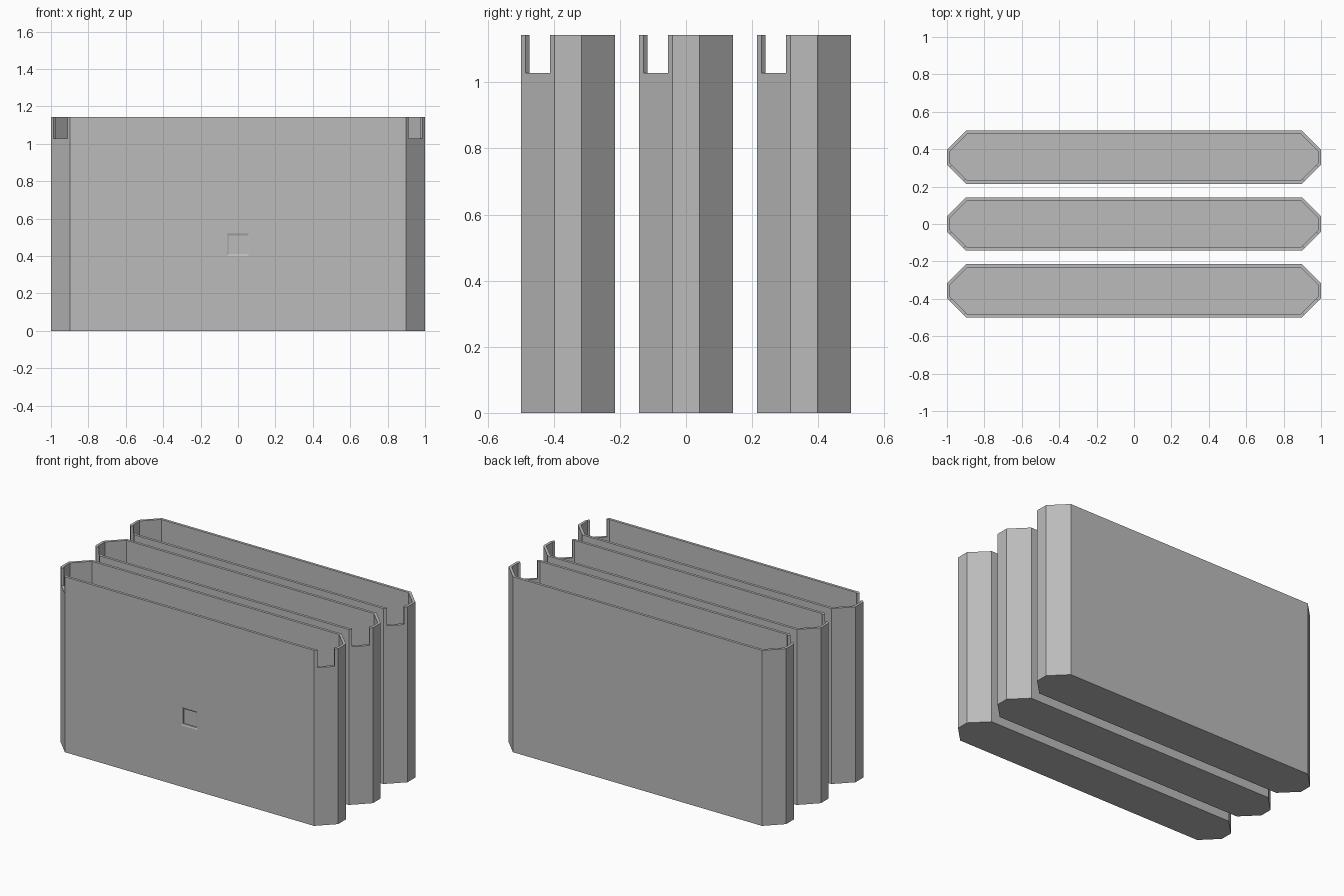
import bpy, bmesh, math
from mathutils import Matrix, Vector

if "Cube" in bpy.data.objects:
    bpy.data.objects.remove(bpy.data.objects["Cube"])

HX, HY, HZ = 1.0, 0.1425, 1.143      # half length, half depth, height of one bin
CH, WALL, PITCH = 0.102, 0.017, 0.357

grey = bpy.data.materials.new("plain grey")
grey.diffuse_color = (0.5, 0.5, 0.5, 1)
grey.use_nodes = True
grey.node_tree.nodes["Principled BSDF"].inputs["Base Color"].default_value = grey.diffuse_color


def octagon(inset):
    """Rectangle outline with 45 degree corners, offset inwards."""
    a, b = HX - inset, HY - inset
    c = CH - inset * (2 - math.sqrt(2))
    return [(-a + c, -b), (a - c, -b), (a, -b + c), (a, b - c),
            (a - c, b), (-a + c, b), (-a, b - c), (-a, -b + c)]


def make_object(name, bm):
    bmesh.ops.recalc_face_normals(bm, faces=bm.faces)
    mesh = bpy.data.meshes.new(name)
    bm.to_mesh(mesh)
    bm.free()
    mesh.materials.append(grey)
    obj = bpy.data.objects.new(name, mesh)
    bpy.context.collection.objects.link(obj)
    return obj


def make_bin(name):
    """Open thin-walled bin with a closed floor."""
    bm = bmesh.new()

    def ring(inset, z):
        return [bm.verts.new((x, y, z)) for x, y in octagon(inset)]

    rings = [ring(0, 0), ring(0, HZ), ring(WALL, HZ), ring(WALL, WALL)]
    for lo, hi in zip(rings, rings[1:]):
        for i in range(8):
            j = (i + 1) % 8
            bm.faces.new((lo[i], lo[j], hi[j], hi[i]))
    bm.faces.new(rings[0])
    bm.faces.new(rings[-1])
    return make_object(name, bm)


def make_cutter():
    """Notch blocks square to both front corners, plus a flared label recess."""
    bm = bmesh.new()
    for s in (-1, 1):
        mid = Vector((s * (HX - CH / 2), -HY + CH / 2, HZ))
        bmesh.ops.create_cube(bm, size=1, matrix=Matrix.Translation(mid)
                              @ Matrix.Rotation(s * math.pi / 4, 4, 'Z')
                              @ Matrix.Diagonal((0.103, 0.08, 0.228, 1)))
    # square recess with a shallow sloped rim
    profile = [(0.064, -0.01), (0.06, 0.0), (0.049, 0.004), (0.049, 0.012)]
    rings = []
    for h, d in profile:
        rings.append([bm.verts.new((sx * h, -HY + d, 0.46 + sz * h))
                      for sx, sz in ((-1, -1), (1, -1), (1, 1), (-1, 1))])
    for lo, hi in zip(rings, rings[1:]):
        for i in range(4):
            j = (i + 1) % 4
            bm.faces.new((lo[i], lo[j], hi[j], hi[i]))
    bm.faces.new(rings[0])
    bm.faces.new(rings[-1])
    cutter = make_object("notch_cutter", bm)
    cutter.hide_render = True
    return cutter


cutter = make_cutter()
for k, label in enumerate(("front", "middle", "back")):
    tray = make_bin(label + "_bin")
    mod = tray.modifiers.new("notches", 'BOOLEAN')
    mod.operation, mod.solver, mod.object = 'DIFFERENCE', 'EXACT', cutter
    # apply the cut before moving the bin into its row position
    bpy.context.view_layer.objects.active = tray
    bpy.ops.object.modifier_apply(modifier=mod.name)
    tray.location.y = (k - 1) * PITCH
bpy.data.objects.remove(cutter)
